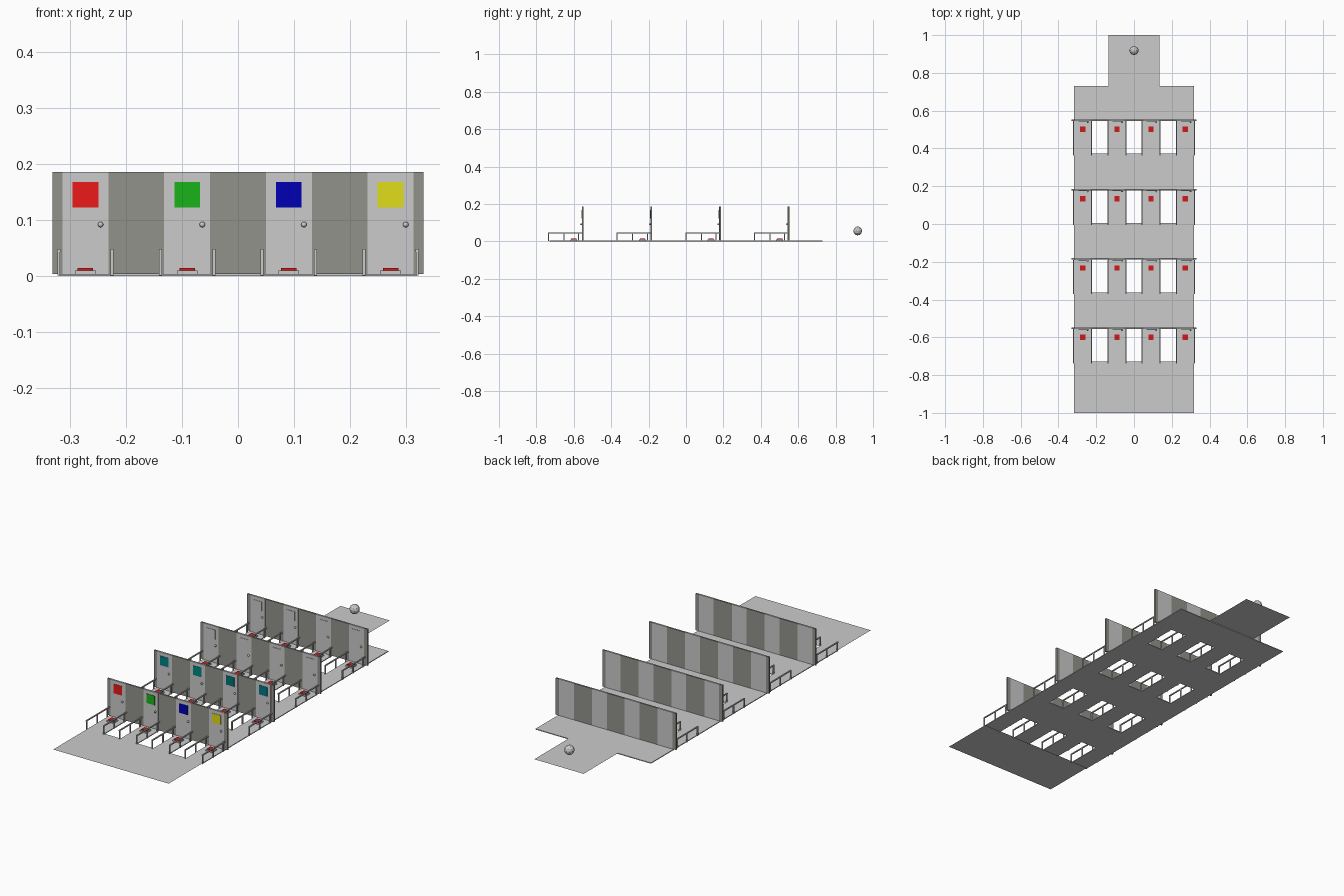
import bpy, bmesh
from mathutils import Matrix, Vector

if "Cube" in bpy.data.objects:
    bpy.data.objects.remove(bpy.data.objects["Cube"])

WALLS = [-0.552 + 0.367 * i for i in range(4)]      # y of each door wall
COLS = [-0.272, -0.0905, 0.0905, 0.272]             # x of each door lane
TOP = 0.004                                         # floor level
WALL_H = 0.186
DOOR_W = 0.082
LANE = 0.046                                        # half width of a bridge


def material(name, rgb):
    m = bpy.data.materials.new(name)
    m.diffuse_color = (*rgb, 1)
    m.use_nodes = True
    m.node_tree.nodes["Principled BSDF"].inputs["Base Color"].default_value = m.diffuse_color
    return m


def finish(name, bm, mat=None):
    me = bpy.data.meshes.new(name)
    bm.to_mesh(me)
    bm.free()
    ob = bpy.data.objects.new(name, me)
    bpy.context.collection.objects.link(ob)
    if mat:
        me.materials.append(mat)
    return ob


def add_box(bm, x0, x1, y0, y1, z0, z1):
    size = Vector((x1 - x0, y1 - y0, z1 - z0))
    mid = Vector((x0 + x1, y0 + y1, z0 + z1)) / 2
    bmesh.ops.create_cube(bm, size=1, matrix=Matrix.Translation(mid) @ Matrix.Diagonal((*size, 1)))


def boxes(name, dims, mat=None):
    bm = bmesh.new()
    for d in dims:
        add_box(bm, *d)
    return finish(name, bm, mat)


def sheet(name, x, y0, y1):
    bm = bmesh.new()
    bm.faces.new([bm.verts.new((a, b, TOP)) for a, b in ((-x, y0), (x, y0), (x, y1), (-x, y1))])
    return finish(name, bm)


panel_grey = material("panel_grey", (0.29, 0.29, 0.26))
button_red = material("button_red", (0.65, 0.01, 0.01))
row_colours = [
    [(0.85, 0.01, 0.01), (0.01, 0.45, 0.01), (0.0, 0.0, 0.45), (0.75, 0.73, 0.01)],
    [(0.0, 0.22, 0.24), (0.0, 0.25, 0.22), (0.0, 0.17, 0.18), (0.0, 0.19, 0.26)],
]

# main floor: grid of cells with the gaps between bridges left out
xs = [s for c in COLS for s in (c - LANE, c + LANE)]
ys = [s for w in WALLS for s in (w - 0.177, w)] + [0.73]
bm = bmesh.new()
grid = [[bm.verts.new((x, y, TOP)) for x in xs] for y in ys]
for j in range(len(ys) - 1):
    for i in range(len(xs) - 1):
        if j % 2 == 0 and i % 2 == 1:
            continue
        bm.faces.new((grid[j][i], grid[j][i + 1], grid[j + 1][i + 1], grid[j + 1][i]))
floor = finish("bridge_floor", bm)
mod = floor.modifiers.new("thickness", 'SOLIDIFY')
mod.thickness = TOP
mod.offset = -1

# thin platforms at both ends
sheet("start_platform", 0.318, -1, ys[0])
sheet("end_platform", 0.136, 0.73, 1)

for r, w in enumerate(WALLS):
    n = r + 1
    # dark wall panels between the doors
    edges = [-0.331] + [s for c in COLS for s in (c - DOOR_W / 2, c + DOOR_W / 2)] + [0.331]
    boxes(f"wall_panels_{n}", [(edges[i], edges[i + 1], w - 0.004, w + 0.004, TOP, WALL_H)
                               for i in range(0, 10, 2)], panel_grey)
    # doors
    boxes(f"doors_{n}", [(c - DOOR_W / 2, c + DOOR_W / 2, w - 0.005, w + 0.004, TOP, WALL_H)
                         for c in COLS])
    # square signs, coloured on the first two rows
    for k, c in enumerate(COLS):
        mat = material(f"sign_colour_{n}_{k + 1}", row_colours[r][k]) if r < 2 else None
        boxes(f"sign_{n}_{k + 1}", [(c - 0.023, c + 0.023, w - 0.007, w - 0.005, 0.122, 0.168)], mat)
    # round door knobs
    bm = bmesh.new()
    for c in COLS:
        bmesh.ops.create_uvsphere(bm, u_segments=12, v_segments=8, radius=0.005,
                                  matrix=Matrix.Translation((c + 0.027, w - 0.009, 0.092)))
    for f in bm.faces:
        f.smooth = True
    finish(f"door_knobs_{n}", bm)
    # floor buttons on their base plates
    b = w - 0.048
    boxes(f"button_bases_{n}", [(c - 0.0185, c + 0.0185, b - 0.0185, b + 0.0185, TOP, 0.010)
                                for c in COLS])
    boxes(f"buttons_{n}", [(c - 0.014, c + 0.014, b - 0.014, b + 0.014, 0.010, 0.0145)
                           for c in COLS], button_red)
    # guard rails on both sides of each bridge: top bar and three posts
    bars = []
    for c in COLS:
        for s in (-1, 1):
            x = c + s * 0.0475
            bars.append((x - 0.0028, x + 0.0028, w - 0.186, w - 0.005, 0.043, 0.048))
            for y in (w - 0.183, w - 0.1, w - 0.022):
                bars.append((x - 0.0025, x + 0.0025, y - 0.0028, y + 0.0028, 0.001, 0.043))
    boxes(f"guard_rails_{n}", bars)

# faceted ball floating over the end platform
bm = bmesh.new()
bmesh.ops.create_icosphere(bm, subdivisions=2, radius=0.024,
                           matrix=Matrix.Translation((0, 0.918, 0.056)))
finish("prize_ball", bm)
